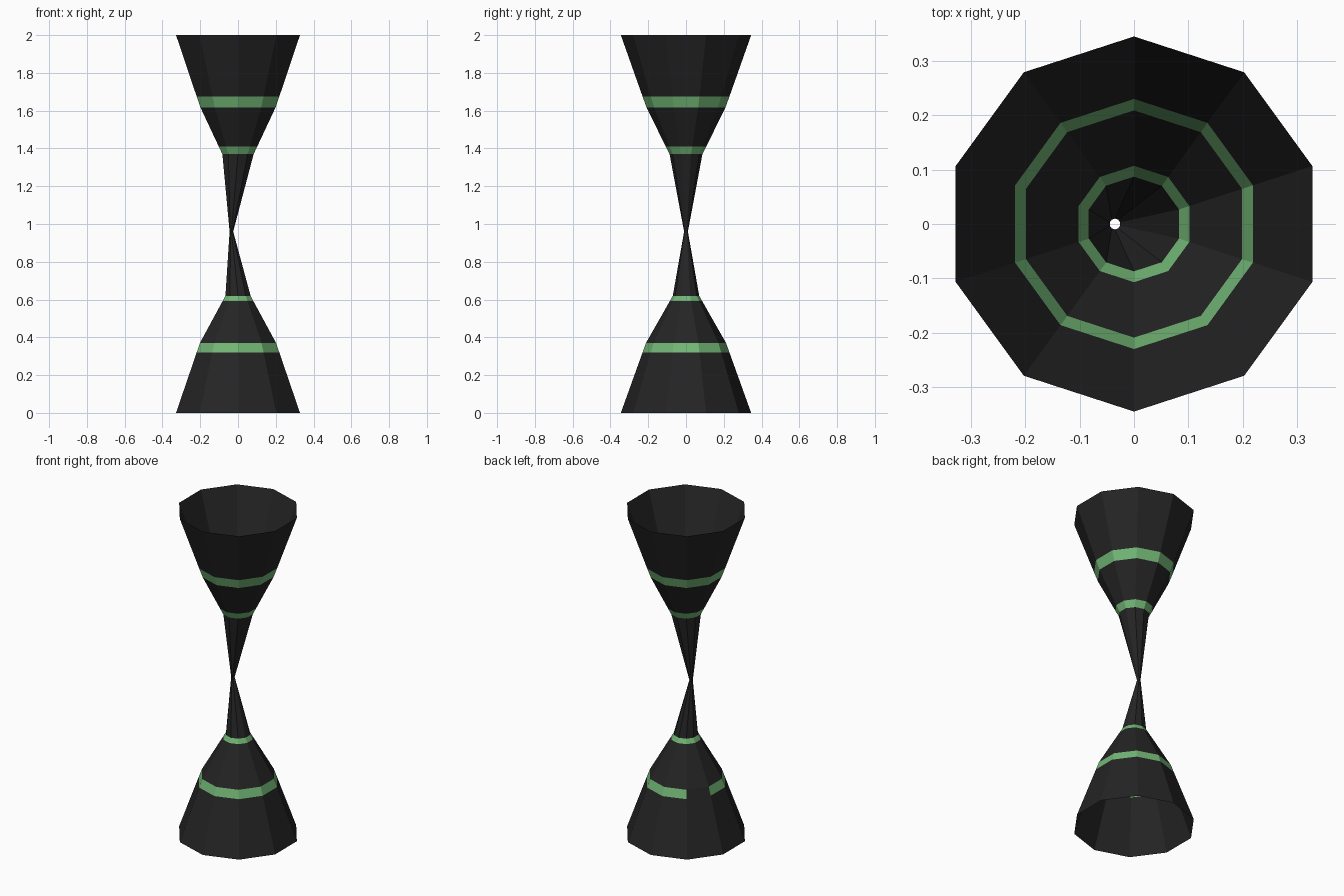
import bpy, bmesh, math

if "Cube" in bpy.data.objects:
    bpy.data.objects.remove(bpy.data.objects["Cube"])

def material(name, rgb):
    m = bpy.data.materials.new(name)
    m.diffuse_color = (*rgb, 1)
    m.use_nodes = True
    m.node_tree.nodes["Principled BSDF"].inputs["Base Color"].default_value = m.diffuse_color
    return m

black = material("black", (0.018, 0.018, 0.018))
green = material("green", (0.17, 0.47, 0.18))

SIDES = 10
# profile: height, radius, x offset, colour of the band above (0 black, 1 green)
profile = [
    (0.0, 0.345, 0, 0), (0.32, 0.230, 0, 1), (0.37, 0.212, 0, 0),
    (0.593, 0.085, 0, 1), (0.62, 0.070, 0, 0),
    (0.96, 0.010, -0.035, 0),            # pinched, off-centre neck
    (1.37, 0.087, 0, 1), (1.41, 0.107, 0, 0),
    (1.617, 0.209, 0, 1), (1.675, 0.230, 0, 0), (2.0, 0.345, 0, 0),
]

# open hourglass shell, no caps
bm = bmesh.new()
rings = []
for z, r, dx, _ in profile:
    angles = [math.radians(90 + 360 * i / SIDES) for i in range(SIDES)]
    rings.append([bm.verts.new((dx + r * math.cos(a), r * math.sin(a), z)) for a in angles])

for k in range(len(rings) - 1):
    lo, hi = rings[k], rings[k + 1]
    for i in range(SIDES):
        j = (i + 1) % SIDES
        f = bm.faces.new((lo[i], lo[j], hi[j], hi[i]))
        # the lower wide stripe has a gap on one back-left facet
        gap = k == 1 and i == 1
        f.material_index = 0 if gap else profile[k][3]

mesh = bpy.data.meshes.new("hourglass_shell")
bm.to_mesh(mesh)
bm.free()
mesh.materials.append(black)
mesh.materials.append(green)
obj = bpy.data.objects.new("hourglass_shell", mesh)
bpy.context.collection.objects.link(obj)
